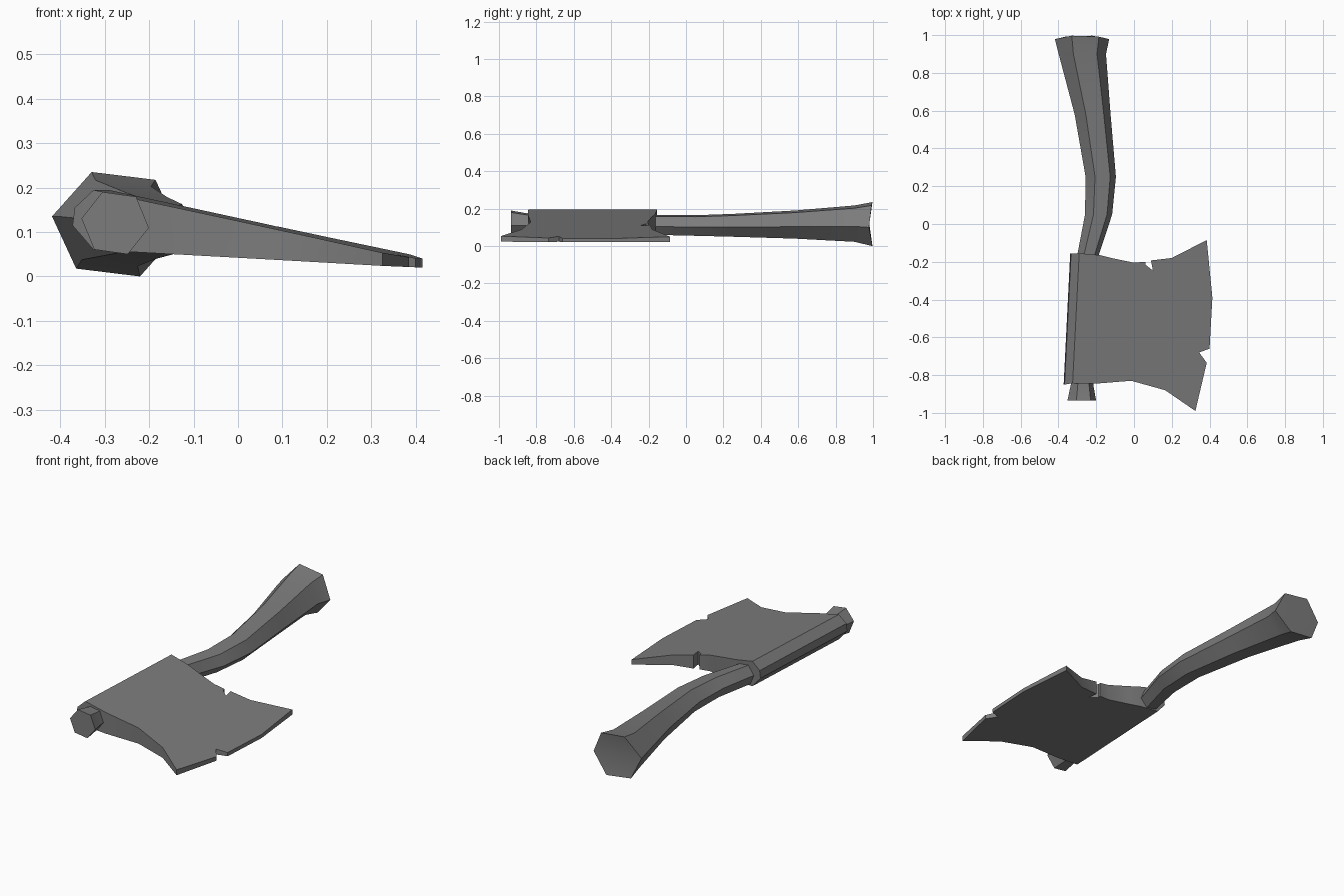
import bpy, bmesh, math

cube = bpy.data.objects.get("Cube")
if cube:
    bpy.data.objects.remove(cube)


def material(name, rgb):
    m = bpy.data.materials.new(name)
    m.use_nodes = True
    m.diffuse_color = (*rgb, 1)
    m.node_tree.nodes["Principled BSDF"].inputs["Base Color"].default_value = (*rgb, 1)
    return m


def finish(bm, name, mat):
    bmesh.ops.recalc_face_normals(bm, faces=bm.faces)
    mesh = bpy.data.meshes.new(name)
    bm.to_mesh(mesh)
    bm.free()
    obj = bpy.data.objects.new(name, mesh)
    mesh.materials.append(mat)
    bpy.context.collection.objects.link(obj)
    bpy.ops.object.select_all(action='DESELECT')
    obj.select_set(True)
    bpy.context.view_layer.objects.active = obj
    bpy.ops.object.shade_smooth_by_angle(angle=math.radians(30))
    return obj


grey = material("dark grey", (0.2, 0.2, 0.2))

# Handle: six-sided rings along a bent path (y, left x, right x, low z, high z)
stations = [
    (-0.935, -0.353, -0.20, 0.05, 0.19),
    (-0.85, -0.335, -0.215, 0.06, 0.175),
    (-0.16, -0.30, -0.185, 0.06, 0.165),
    (0.05, -0.26, -0.115, 0.055, 0.165),
    (0.25, -0.257, -0.095, 0.05, 0.172),
    (0.58, -0.315, -0.123, 0.04, 0.19),
    (0.90, -0.40, -0.147, 0.023, 0.217),
    (1.0, -0.42, -0.13, 0.0, 0.235),
]
bm = bmesh.new()
rings = []
for y, x0, x1, z0, z1 in stations:
    ring = []
    for k in range(6):
        a = math.radians(60 * k - 8)
        dip = 0.022 * math.cos(a) ** 2 if y == 1.0 else 0
        ring.append(bm.verts.new(((x0 + x1) / 2 + (x1 - x0) / 2 * math.cos(a), y - dip,
                                  (z0 + z1) / 2 + (z1 - z0) / 1.854 * math.sin(a))))
    rings.append(ring)
for a, b in zip(rings, rings[1:]):
    for k in range(6):
        j = (k + 1) % 6
        bm.faces.new((a[k], a[j], b[j], b[k]))
bm.faces.new(rings[0])
hollow = bm.verts.new((-0.275, 0.98, 0.118))
for k in range(6):
    bm.faces.new((rings[-1][k], rings[-1][(k + 1) % 6], hollow))
finish(bm, "handle", grey)

# Axe head: chipped outline between two planes converging on the cutting edge
outline = [
    (-0.29, -0.155), (-0.18, -0.165), (-0.12, -0.18), (0, -0.205), (0.06, -0.20),
    (0.06, -0.215), (0.10, -0.247), (0.09, -0.193), (0.2, -0.18), (0.385, -0.085),
    (0.415, -0.39), (0.40, -0.66), (0.345, -0.68), (0.385, -0.735), (0.325, -0.99),
    (0.165, -0.88), (-0.015, -0.83), (-0.2, -0.845), (-0.325, -0.843),
]
bm = bmesh.new()
top, low = [], []
for x, y in outline:
    u = x - 0.05 * (y + 0.5) + 0.31
    top.append(bm.verts.new((x, y, 0.195 - 0.215 * u)))
    low.append(bm.verts.new((x, y, 0.06 - 0.055 * u)))
bm.faces.new(top)
bm.faces.new(low)
for k in range(len(outline) - 1):
    bm.faces.new((top[k], top[k + 1], low[k + 1], low[k]))

# Bevelled poll at the back of the head
ends = []
for i, y in ((0, -0.155), (-1, -0.85)):
    shift = 0.05 * (y + 0.5)
    poll = [bm.verts.new((u + shift, y, z)) for u, z in ((-0.35, 0.155), (-0.355, 0.115))]
    ends.append([top[i], *poll, low[i]])
    bm.faces.new(ends[-1])
for k in range(3):
    bm.faces.new((ends[0][k], ends[0][k + 1], ends[1][k + 1], ends[1][k]))
finish(bm, "axe_head", grey)
